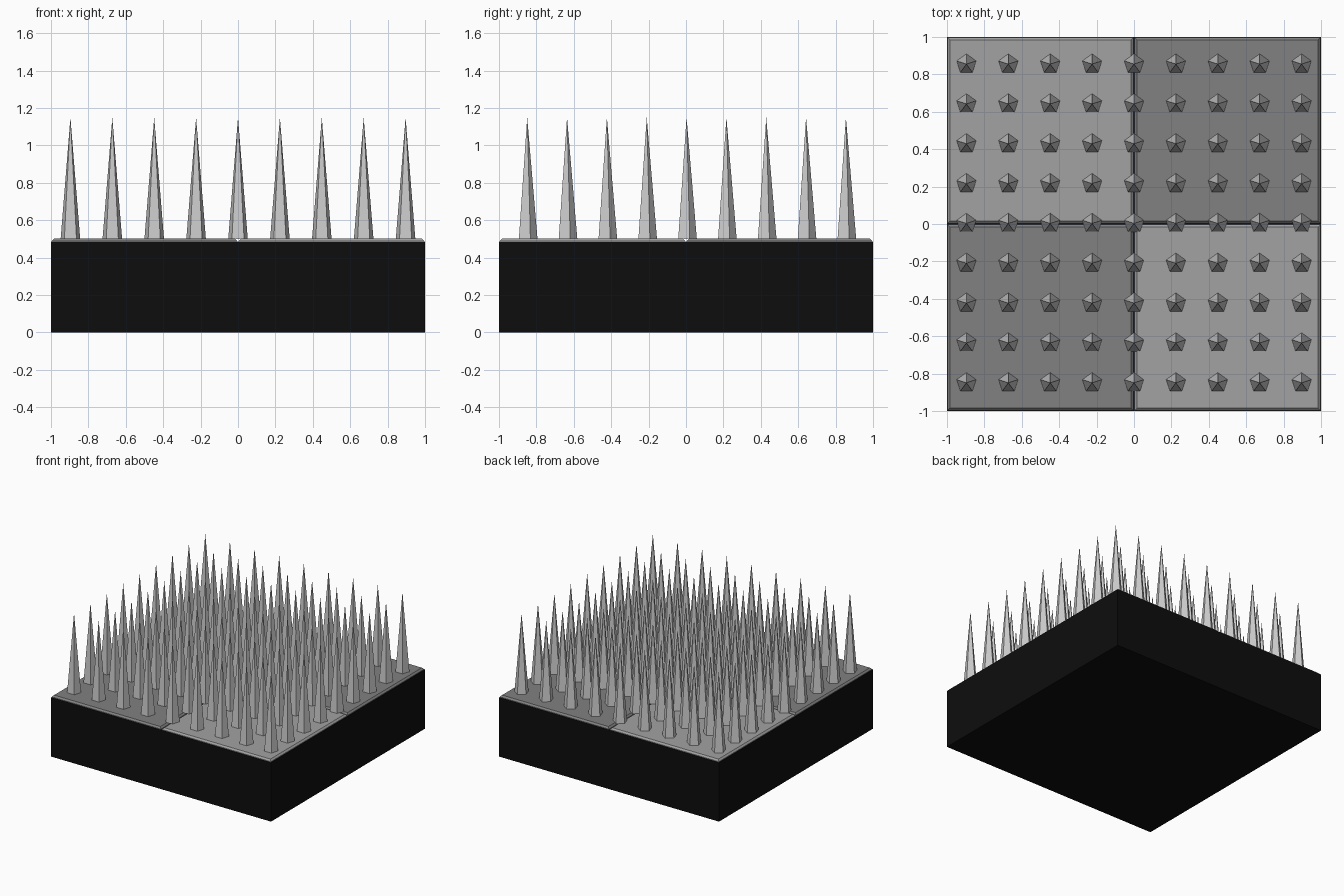
import bpy, bmesh, math
from mathutils import Matrix

if "Cube" in bpy.data.objects:
    bpy.data.objects.remove(bpy.data.objects["Cube"])


def material(name, v):
    m = bpy.data.materials.new(name)
    m.diffuse_color = (v, v, v, 1)
    m.use_nodes = True
    m.node_tree.nodes["Principled BSDF"].inputs["Base Color"].default_value = m.diffuse_color
    return m


def finish(bm, name, mat=None):
    me = bpy.data.meshes.new(name)
    bm.to_mesh(me)
    bm.free()
    ob = bpy.data.objects.new(name, me)
    bpy.context.collection.objects.link(ob)
    if mat:
        me.materials.append(mat)
    return ob


def box(name, x, y, z0, z1, sx, sy, mat, bevel=0):
    bm = bmesh.new()
    bmesh.ops.create_cube(bm, size=1, matrix=Matrix.Translation((x, y, (z0 + z1) / 2))
                          @ Matrix.Diagonal((sx, sy, z1 - z0, 1)))
    if bevel:
        top = [e for e in bm.edges if all(v.co.z > z1 - 1e-4 for v in e.verts)]
        bmesh.ops.bevel(bm, geom=top, offset=bevel, segments=1, affect='EDGES')
    return finish(bm, name, mat)


black = material("black", 0.004)
light = material("light_stone", 0.36)
dark = material("dark_stone", 0.22)

# Slab
box("base", 0, 0, 0, 0.485, 2, 2, black)

# Four bevelled floor tiles in a checker
for i in (-1, 1):
    for j in (-1, 1):
        box("floor_tile", i * 0.5, j * 0.5, 0.47, 0.503, 0.992, 0.992,
            dark if i == j else light, 0.013)

# Grid of five-sided spikes
Z0, Z1, N = 0.5, 1.15, 9
bm = bmesh.new()
for i in range(N):
    for j in range(N):
        x = -0.896 + 1.792 * i / (N - 1)
        y = -0.849 + 1.704 * j / (N - 1)
        base = [bm.verts.new((x + 0.055 * math.sin(-k * math.tau / 5),
                              y + 0.055 * math.cos(-k * math.tau / 5), Z0)) for k in range(5)]
        tip = bm.verts.new((x, y, Z1))
        for k in range(5):
            bm.faces.new((base[k], base[(k + 1) % 5], tip))
        bm.faces.new(base[::-1])
finish(bm, "spikes")
# Corners of the two dark tiles
for ob in bpy.data.objects:
    if ob.name.startswith("floor_tile"):
        x, y = ob.data.vertices[0].co[:2]
        ob.data.materials[0] = light if x * y < 0 else dark
